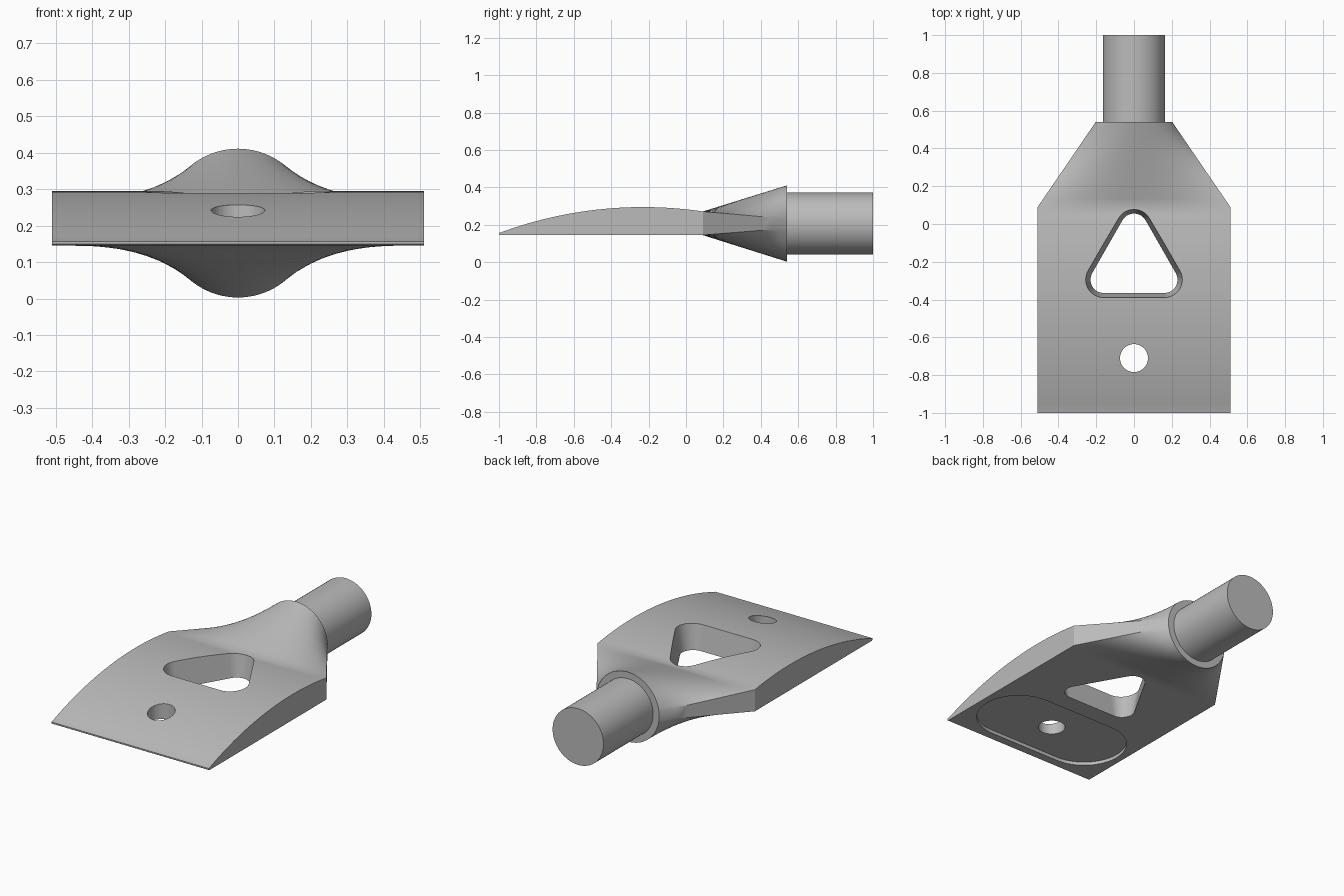
import bpy, bmesh, math
from mathutils import Vector

if "Cube" in bpy.data.objects:
    bpy.data.objects.remove(bpy.data.objects["Cube"], do_unlink=True)

steel = bpy.data.materials.new("grey_steel")
steel.use_nodes = True
grey = (0.5, 0.5, 0.5, 1)
steel.diffuse_color = grey
steel.node_tree.nodes["Principled BSDF"].inputs["Base Color"].default_value = grey

HALF = 0.51           # half width of blade
BOTTOM = 0.145        # underside of blade
AXIS = 0.207          # height of shaft axis
NECK_START, NECK_END = 0.09, 0.54
COLLAR, SHAFT = 0.204, 0.165
COUNT = 40            # points across each side of the section


def loft(name, rings):
    """Skin a list of equal-length point rings and cap both ends."""
    bm = bmesh.new()
    loops = [[bm.verts.new(p) for p in ring] for ring in rings]
    for a, b in zip(loops, loops[1:]):
        n = len(a)
        for i in range(n):
            j = (i + 1) % n
            bm.faces.new((a[i], a[j], b[j], b[i]))
    bm.faces.new(loops[0])
    bm.faces.new(loops[-1])
    bmesh.ops.recalc_face_normals(bm, faces=bm.faces)
    mesh = bpy.data.meshes.new(name)
    bm.to_mesh(mesh)
    bm.free()
    mesh.materials.append(steel)
    obj = bpy.data.objects.new(name, mesh)
    bpy.context.collection.objects.link(obj)
    return obj


def activate(obj):
    bpy.ops.object.select_all(action='DESELECT')
    obj.select_set(True)
    bpy.context.view_layer.objects.active = obj


def smooth(obj):
    activate(obj)
    bpy.ops.object.shade_smooth_by_angle(angle=math.radians(30))


def cut(obj, cutter):
    mod = obj.modifiers.new("cut", 'BOOLEAN')
    mod.operation, mod.solver, mod.object = 'DIFFERENCE', 'EXACT', cutter
    cutter.hide_render = True
    activate(obj)
    bpy.ops.object.modifier_apply(modifier=mod.name)
    bpy.data.objects.remove(cutter, do_unlink=True)


def top_height(y):
    return 0.295 - 2.2 + math.sqrt(2.2 ** 2 - (y + 0.23) ** 2)


def blade_ring(y, low, high):
    xs = [HALF * (1 - 2 * i / COUNT) for i in range(COUNT + 1)]
    return [Vector((x, y, high)) for x in xs] + [Vector((-x, y, low)) for x in xs]


def circle_ring(y, radius):
    gap = math.radians(7)
    sweep = [gap + (math.pi - 2 * gap) * i / COUNT for i in range(COUNT + 1)]
    angles = sweep + [a + math.pi for a in sweep]
    return [Vector((radius * math.cos(a), y, AXIS + radius * math.sin(a))) for a in angles]


def hull_outline(centres, radius, z, steps=16):
    """Rounded outline around counter-clockwise centres."""
    pts = []
    n = len(centres)
    for i, c in enumerate(centres):
        before = Vector(c) - Vector(centres[i - 1])
        after = Vector(centres[(i + 1) % n]) - Vector(c)
        start = math.atan2(before.y, before.x) - math.pi / 2
        end = math.atan2(after.y, after.x) - math.pi / 2
        turn = (end - start) % (2 * math.pi)
        for k in range(steps + 1):
            a = start + turn * k / steps
            pts.append(Vector((c[0] + radius * math.cos(a), c[1] + radius * math.sin(a), z)))
    return pts


def round_outline(y, radius, z, steps=48):
    return [Vector((radius * math.cos(2 * math.pi * k / steps),
                    y + radius * math.sin(2 * math.pi * k / steps), z)) for k in range(steps)]


# Arched blade with a small rounded nose, blending into a round collar
rings = [blade_ring(-1, BOTTOM + 0.004, 0.157)]
nose = -0.994
for i in range(29):
    y = nose + (NECK_START - nose) * i / 28
    rings.append(blade_ring(y, BOTTOM, top_height(y)))
flat, collar = rings[-1], circle_ring(NECK_END, COLLAR)
for i in range(1, 11):
    rings.append([p.lerp(q, i / 10) for p, q in zip(flat, collar)])
blade = loft("blade_and_neck", rings)

# Tapered triangular opening
triangle = [(0, -0.015), (-0.16, -0.295), (0.16, -0.295)]
taper = [hull_outline(triangle, 0.095 - 0.17 * (0.29 - z), z) for z in (0.05, 0.4)]
cut(blade, loft("triangle_cutter", taper))

# Shallow slot under the blade and the bolt hole through it
slot = [(-0.235, -0.71), (0.235, -0.71)]
cut(blade, loft("slot_cutter", [hull_outline(slot, 0.235, z, 24) for z in (0.05, BOTTOM + 0.02)]))
cut(blade, loft("hole_cutter", [round_outline(-0.71, 0.074, z) for z in (0.05, 0.4)]))
smooth(blade)

# Round shaft
bpy.ops.mesh.primitive_cylinder_add(vertices=64, radius=SHAFT, depth=1 - NECK_END,
                                    location=(0, (1 + NECK_END) / 2, AXIS),
                                    rotation=(math.pi / 2, 0, 0))
shaft = bpy.context.object
shaft.name = "shaft"
shaft.data.materials.append(steel)
smooth(shaft)
